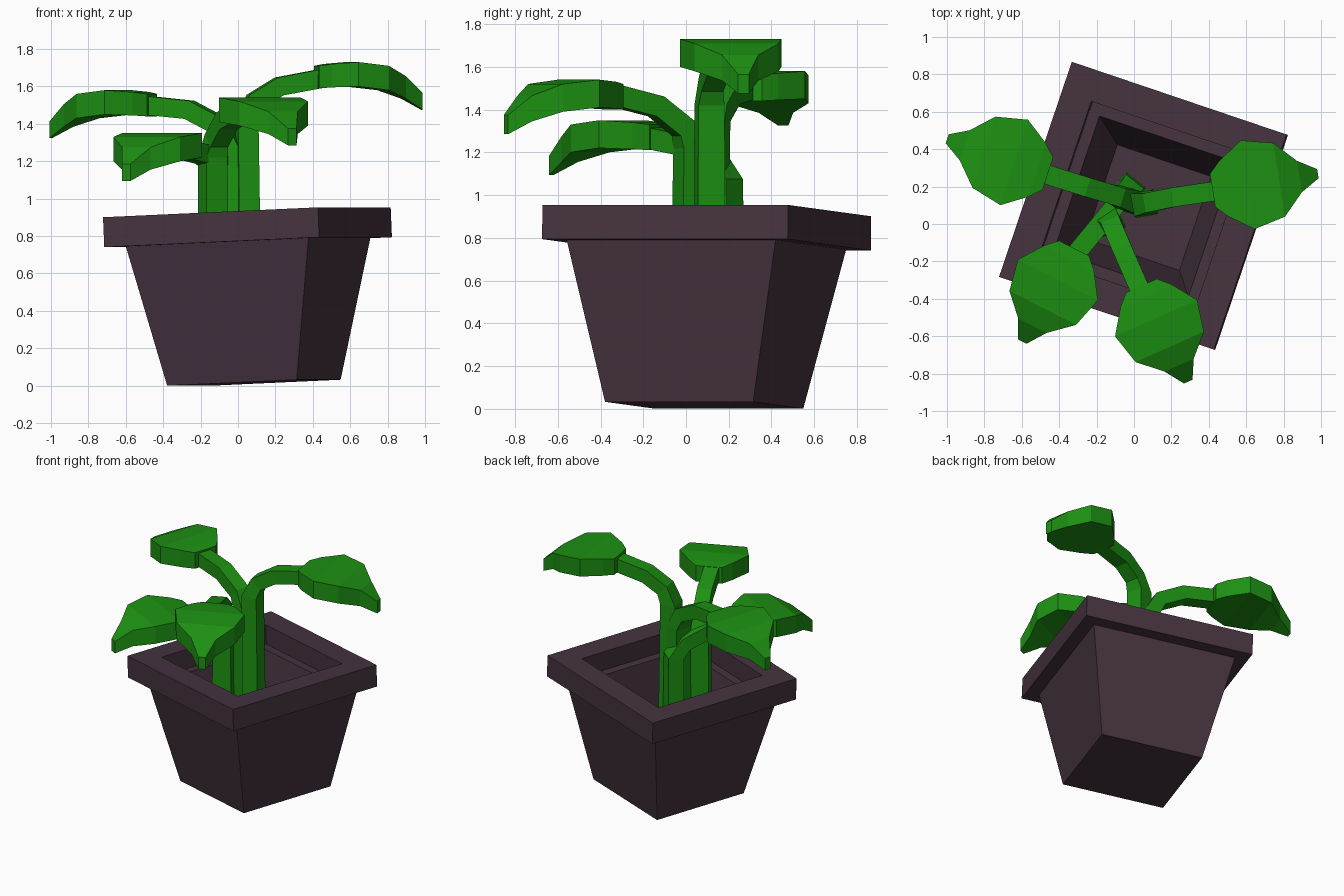
import bpy, bmesh, math
from mathutils import Vector, Matrix

if "Cube" in bpy.data.objects:
    bpy.data.objects.remove(bpy.data.objects["Cube"])


def material(name, color):
    m = bpy.data.materials.new(name)
    m.diffuse_color = color
    m.use_nodes = True
    m.node_tree.nodes["Principled BSDF"].inputs["Base Color"].default_value = m.diffuse_color
    return m


POT = material("pot_purple", (0.06, 0.033, 0.05, 1))
GREEN = material("leaf_green", (0.012, 0.28, 0.006, 1))


def skin(name, rings, mat):
    """Join successive equal-sized rings of points and cap both ends."""
    bm = bmesh.new()
    vr = [[bm.verts.new(p) for p in r] for r in rings]
    n = len(vr[0])
    for a, b in zip(vr, vr[1:]):
        for i in range(n):
            j = (i + 1) % n
            bm.faces.new((a[i], a[j], b[j], b[i]))
    bm.faces.new(vr[0][::-1])
    bm.faces.new(vr[-1])
    bmesh.ops.recalc_face_normals(bm, faces=bm.faces)
    me = bpy.data.meshes.new(name)
    bm.to_mesh(me)
    bm.free()
    me.materials.append(mat)
    ob = bpy.data.objects.new(name, me)
    bpy.context.collection.objects.link(ob)
    return ob


# Square pot: outer wall, overhanging rim, inner ledge and floor, slightly tilted
profile = [(0.366, 0), (0.516, 0.752), (0.607, 0.752), (0.607, 0.912),
           (0.44, 0.912), (0.44, 0.77), (0.38, 0.77), (0.265, 0.2)]
square = [(-1, -1), (1, -1), (1, 1), (-1, 1)]
pot = skin("pot", [[(x * h, y * h, z) for x, y in square] for h, z in profile], POT)
pot.matrix_world = (Matrix.Translation((0.085, 0.085, 0.016))
                    @ Matrix.Rotation(math.radians(-18.7), 4, 'Z')
                    @ Matrix.Rotation(math.radians(-2.5), 4, 'Y'))


def stem(name, path):
    """Sweep a box section along the path, a little thicker at the foot."""
    pts = [Vector(p) for p in path]
    d = pts[-1] - pts[0]
    side = Vector((-d.y, d.x, 0)).normalized()
    rings = []
    for i, p in enumerate(pts):
        t = (pts[min(i + 1, len(pts) - 1)] - pts[max(i - 1, 0)]).normalized()
        up = t.cross(side).normalized()
        w, h = (0.068, 0.058) if i == 0 else (0.062, 0.055) if i == 1 else (0.052, 0.05)
        rings.append([p + side * w * a + up * h * b for a, b in square])
    skin(name, rings, GREEN)


# Leaf stations: distance along, half width, top height, thickness
STATIONS = [(0, 0.09, -0.02, 0.12), (0.06, 0.15, -0.01, 0.125),
            (0.19, 0.24, 0, 0.13), (0.36, 0.2, -0.02, 0.13),
            (0.47, 0.085, -0.075, 0.12), (0.57, 0.025, -0.165, 0.09)]


def leaf(name, base, angle, top, bend):
    a = math.radians(angle)
    u, v = Vector((math.cos(a), math.sin(a), 0)), Vector((-math.sin(a), math.cos(a), 0))
    rings = []
    for s, w, z, t in STATIONS:
        c = Vector((*base, top + z)) + u * s + v * bend * (s / 0.57) ** 3
        down = Vector((0, 0, -t))
        rings.append([c + v * w, c - v * w, c - v * w + down, c + v * w + down])
    skin(name, rings, GREEN)


# Four curved stems, each carrying one drooping leaf
PLANTS = {
    "right": ([(0.06, 0.11, 0.2), (0.045, 0.11, 1.42), (0.09, 0.118, 1.52),
               (0.22, 0.145, 1.6), (0.46, 0.18, 1.645)],
              (0.42, 0.18), 9, 1.73, 0.0),
    "left": ([(-0.03, 0.13, 0.2), (-0.03, 0.13, 1.27), (-0.09, 0.15, 1.385),
              (-0.26, 0.2, 1.475), (-0.5, 0.275, 1.5)],
             (-0.46, 0.27), 162, 1.58, -0.01),
    "front": ([(-0.13, 0.01, 0.2), (-0.135, 0.015, 1.22), (-0.115, -0.01, 1.31),
               (-0.06, -0.14, 1.415), (0.04, -0.37, 1.475)],
              (0.04, -0.33), 294, 1.54, 0.02),
    "front_left": ([(-0.025, 0.19, 0.2), (-0.03, 0.185, 1.07), (-0.075, 0.13, 1.16),
                    (-0.18, 0.0, 1.235), (-0.32, -0.17, 1.27)],
                   (-0.32, -0.13), 243, 1.35, -0.02),
}
for label, (path, base, angle, top, bend) in PLANTS.items():
    stem(label + "_stem", path)
    leaf(label + "_leaf", base, angle, top, bend)
